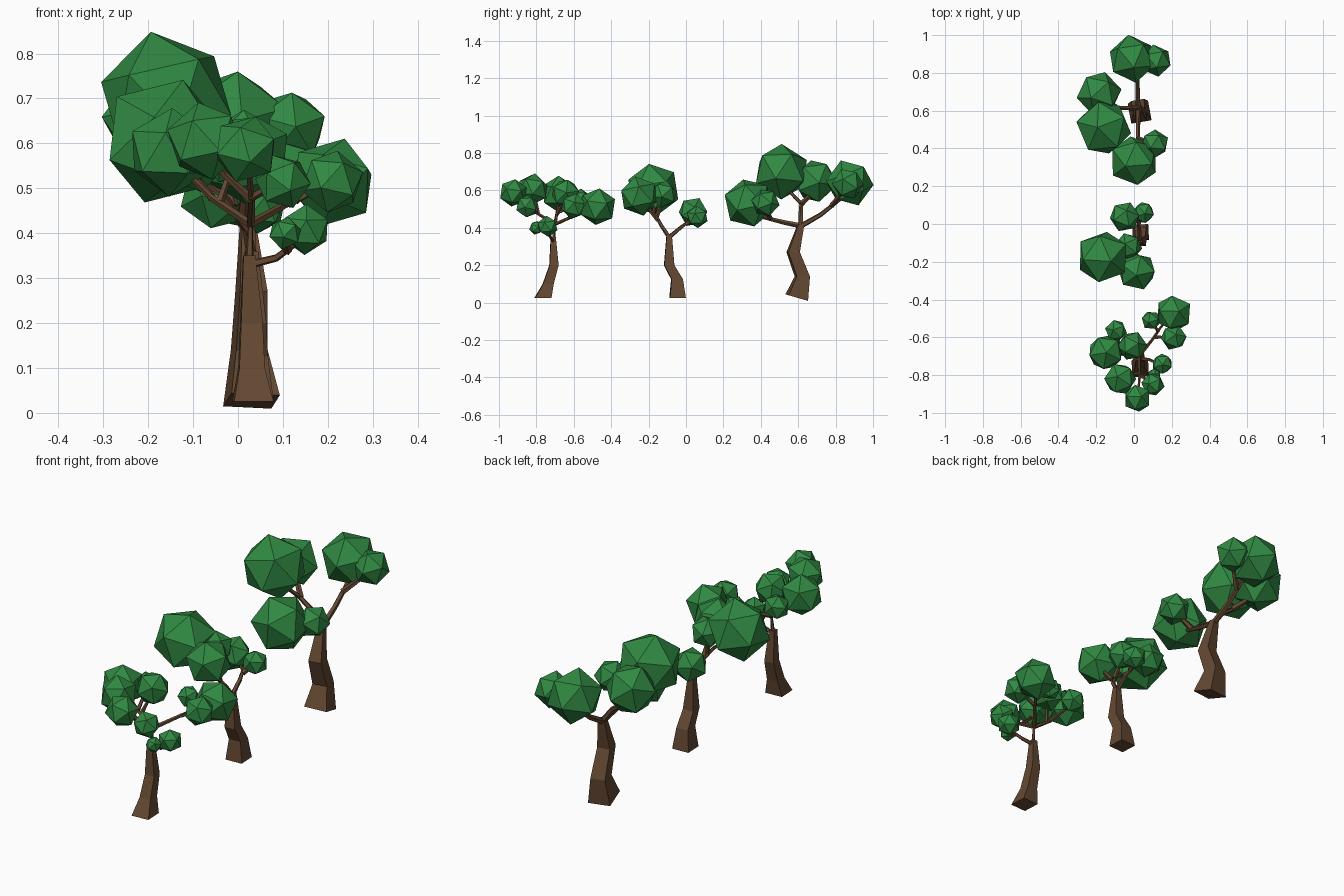
import bpy, bmesh, math, random
from mathutils import Vector, Matrix, Euler

cube = bpy.data.objects.get("Cube")
if cube:
    bpy.data.objects.remove(cube)
random.seed(4)


def material(name, rgb):
    m = bpy.data.materials.new(name)
    m.use_nodes = True
    m.diffuse_color = (*rgb, 1)
    bsdf = m.node_tree.nodes["Principled BSDF"]
    bsdf.inputs["Base Color"].default_value = (*rgb, 1)
    bsdf.inputs["Roughness"].default_value = 0.9
    return m


LEAF = material("leaf green", (0.03, 0.25, 0.055))
BARK = material("bark brown", (0.125, 0.064, 0.031))


def finish(name, bm, mat):
    bmesh.ops.recalc_face_normals(bm, faces=bm.faces)
    mesh = bpy.data.meshes.new(name)
    bm.to_mesh(mesh)
    bm.free()
    mesh.materials.append(mat)
    obj = bpy.data.objects.new(name, mesh)
    bpy.context.collection.objects.link(obj)


def tube(bm, points, radii, axes, sides, turn):
    """Closed faceted tube through the points, one ring per point."""
    rings = []
    for p, r, axis in zip(points, radii, axes):
        q = Vector(axis).to_track_quat('Z', 'Y')
        ring = []
        for i in range(sides):
            a = turn + math.tau * i / sides
            ring.append(bm.verts.new(Vector(p) + q @ Vector((r * math.cos(a), r * math.sin(a), 0))))
        rings.append(ring)
    for low, high in zip(rings, rings[1:]):
        for i in range(sides):
            j = (i + 1) % sides
            bm.faces.new((low[i], low[j], high[j], high[i]))
    bm.faces.new(rings[0][::-1])
    bm.faces.new(rings[-1])


def trunk(name, points, radii, turn, base_tilt=0):
    bm = bmesh.new()
    axes = [(0, base_tilt, 1)] + [(0, 0, 1)] * (len(points) - 1)
    tube(bm, points, radii, axes, 4, math.radians(turn))
    finish(name, bm, BARK)


def branches(name, paths, thick=0.012):
    bm = bmesh.new()
    for path in paths:
        pts = [Vector(p) for p in path]
        n = len(pts)
        axes = [pts[min(i + 1, n - 1)] - pts[max(i - 1, 0)] for i in range(n)]
        radii = [thick * (1 - 0.45 * i / (n - 1)) for i in range(n)]
        tube(bm, pts, radii, axes, 5, 0)
    finish(name, bm, BARK)


def foliage(name, blobs):
    """Each blob is a tilted twenty-sided ball: x, y, z, half width."""
    bm = bmesh.new()
    for x, y, z, r in blobs:
        tilt = Euler((random.uniform(-.4, .4), random.uniform(-.4, .4), random.uniform(0, 6)))
        place = Matrix.Translation((x, y, z)) @ tilt.to_matrix().to_4x4()
        bmesh.ops.create_icosphere(bm, subdivisions=1, radius=r * 1.05, matrix=place)
    finish(name, bm, LEAF)


# Back tree: large, wide crown
trunk("back_tree_trunk",
      [(.03, .592, .027), (.025, .622, .14), (.03, .573, .27), (.022, .615, .42)],
      [.077, .05, .044, .022], 55, .29)
fork = (.022, .615, .41)
branches("back_tree_branches", [
    [fork, (.02, .52, .43), (.02, .42, .455), (0, .35, .5)],
    [(.02, .45, .45), (.06, .44, .48), (.11, .43, .53)],
    [fork, (.02, .72, .47), (.02, .82, .55), (-.01, .87, .62)],
    [(.02, .78, .52), (.07, .82, .57), (.12, .86, .62)],
    [fork, (-.03, .615, .48), (-.1, .615, .53), (-.15, .53, .62)],
    [(-.09, .615, .525), (-.14, .66, .57), (-.18, .7, .63)],
], .015)
foliage("back_tree_foliage", [
    (-.01, .875, .64, .123), (.115, .865, .635, .082), (-.185, .69, .65, .115),
    (-.16, .51, .7, .145), (0, .335, .533, .13), (.11, .425, .535, .073)])

# Middle tree: slim trunk with two main limbs
trunk("middle_tree_trunk",
      [(.035, -.045, .025), (.035, -.048, .125), (.035, -.09, .2), (.03, -.09, .36)],
      [.06, .043, .038, .02], 48)
fork = (.03, -.09, .35)
branches("middle_tree_branches", [
    [fork, (.02, -.13, .41), (-.03, -.17, .48), (-.14, -.175, .57)],
    [(.01, -.15, .44), (.015, -.19, .49), (.015, -.24, .56)],
    [(-.01, -.155, .46), (-.03, -.12, .57)],
    [fork, (.03, -.03, .4), (.02, .01, .43), (-.04, .04, .48)],
    [(.025, 0, .42), (.05, .06, .45)],
])
foliage("middle_tree_foliage", [
    (-.165, -.175, .605, .138), (.015, -.25, .57, .102), (-.05, .038, .485, .078),
    (.05, .06, .458, .057), (-.03, -.12, .58, .072)])

# Front tree: smaller trunk, many small leaf clusters
trunk("front_tree_trunk",
      [(.033, -.765, .025), (.03, -.737, .1), (.03, -.706, .2), (.025, -.71, .35)],
      [.062, .04, .034, .019], 48)
fork = (.028, -.7, .42)
branches("front_tree_branches", [
    [(.025, -.71, .33), fork],
    [(.025, -.71, .33), (.085, -.72, .345), (.125, -.74, .375), (.15, -.74, .41)],
    [(.11, -.73, .36), (.105, -.8, .4)],
    [fork, (.03, -.8, .48), (.02, -.9, .57)],
    [(.03, -.79, .475), (-.03, -.8, .53), (-.07, -.82, .59)],
    [(.03, -.8, .48), (.1, -.85, .52)],
    [fork, (-.06, -.69, .48), (-.14, -.68, .56)],
    [(-.04, -.69, .47), (-.01, -.65, .56)],
    [(-.06, -.69, .48), (-.095, -.57, .53)],
    [fork, (.1, -.61, .46), (.14, -.55, .48), (.2, -.48, .51)],
    [(.11, -.6, .465), (.2, -.6, .51)],
    [(.13, -.57, .475), (.09, -.51, .52)],
], .01)
foliage("front_tree_foliage", [
    (.21, -.473, .513, .097), (.09, -.51, .52, .05), (.21, -.6, .515, .068),
    (.15, -.74, .408, .054), (.105, -.802, .4, .036), (.1, -.85, .515, .06),
    (-.15, -.68, .58, .094), (-.01, -.645, .585, .076), (-.095, -.565, .55, .058),
    (-.073, -.82, .605, .084), (.017, -.923, .587, .073)])
